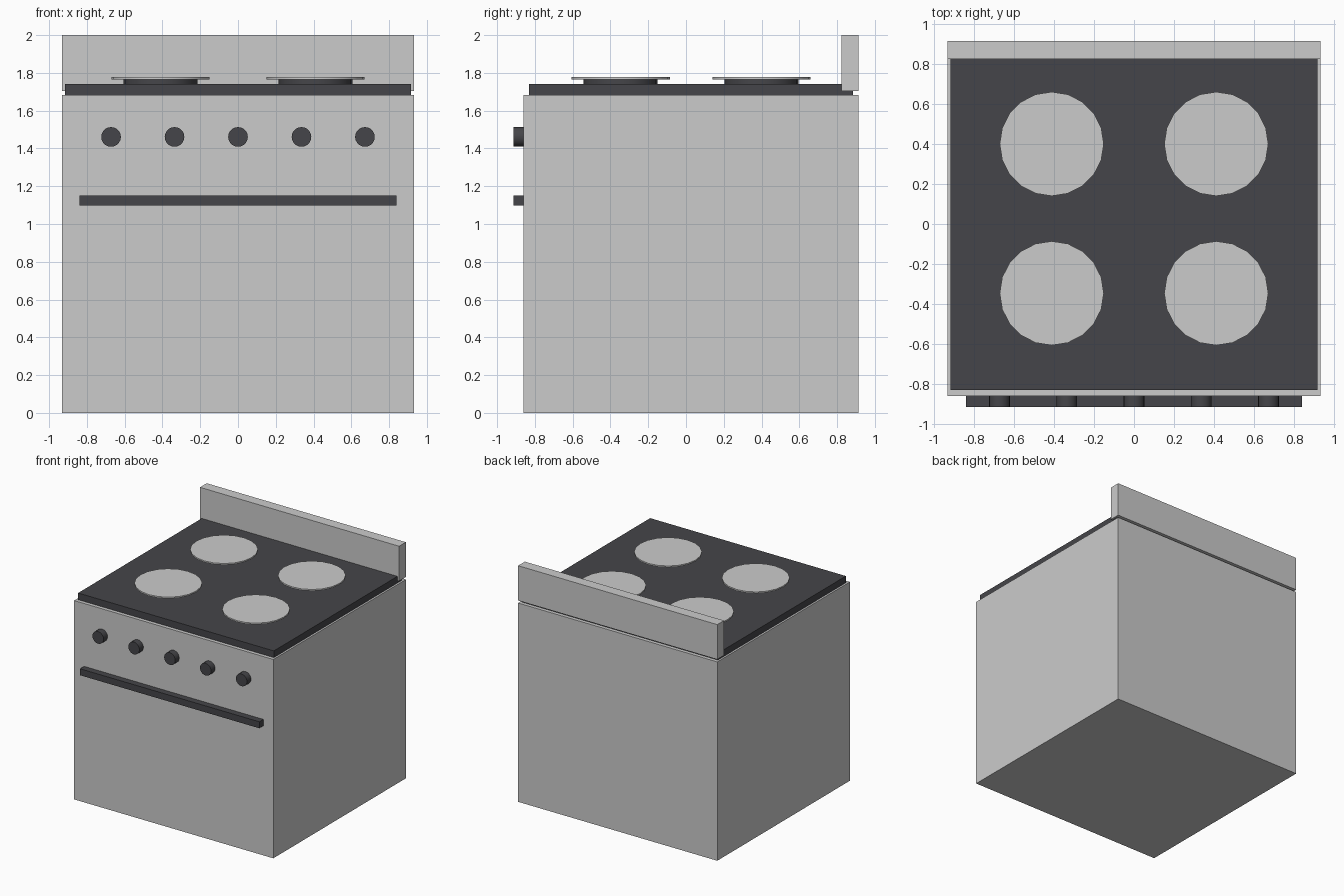
import bpy
import math

if "Cube" in bpy.data.objects:
    bpy.data.objects.remove(bpy.data.objects["Cube"])

# Dark enamel colour
dark = bpy.data.materials.new("dark_enamel")
dark.diffuse_color = (0.06, 0.06, 0.067, 1)
dark.use_nodes = True
dark.node_tree.nodes["Principled BSDF"].inputs["Base Color"].default_value = dark.diffuse_color


def box(name, lo, hi, mat=None):
    centre = [(a + b) / 2 for a, b in zip(lo, hi)]
    bpy.ops.mesh.primitive_cube_add(size=1, location=centre)
    ob = bpy.context.object
    ob.name = name
    ob.scale = [b - a for a, b in zip(lo, hi)]
    bpy.ops.object.transform_apply(location=False, rotation=False, scale=True)
    if mat:
        ob.data.materials.append(mat)
    return ob


def disc(name, radius, depth, loc, rot=(0, 0, 0), mat=None, sides=20):
    bpy.ops.mesh.primitive_cylinder_add(
        vertices=sides, radius=radius, depth=depth, location=loc, rotation=rot)
    ob = bpy.context.object
    ob.name = name
    bpy.ops.object.shade_smooth_by_angle(angle=math.radians(30))
    if mat:
        ob.data.materials.append(mat)
    return ob


FRONT, BACK = -0.86, 0.914
MID_Y = (FRONT + BACK) / 2

# Oven body, cooktop slab and rear splash panel
box("oven_body", (-0.933, FRONT, 0), (0.933, BACK, 1.684))
box("cooktop", (-0.917, -0.83, 1.684), (0.917, 0.884, 1.741), dark)
box("back_panel", (-0.933, 0.824, 1.705), (0.933, BACK, 2.0))

# Oven door handle
box("door_handle", (-0.84, -0.914, 1.097), (0.84, FRONT, 1.152), dark)

# Control knobs
for i in range(5):
    disc(f"knob_{i + 1}", 0.052, 0.054, ((i - 2) * 0.336, -0.887, 1.461),
         (math.pi / 2, 0, 0), dark)

# Four burners: dark base under a wider plate
for sx in (-1, 1):
    for sy in (-1, 1):
        x, y = sx * 0.411, MID_Y + sy * 0.373
        disc("burner_base", 0.196, 0.024, (x, y, 1.753), mat=dark)
        disc("burner_plate", 0.26, 0.012, (x, y, 1.771))
